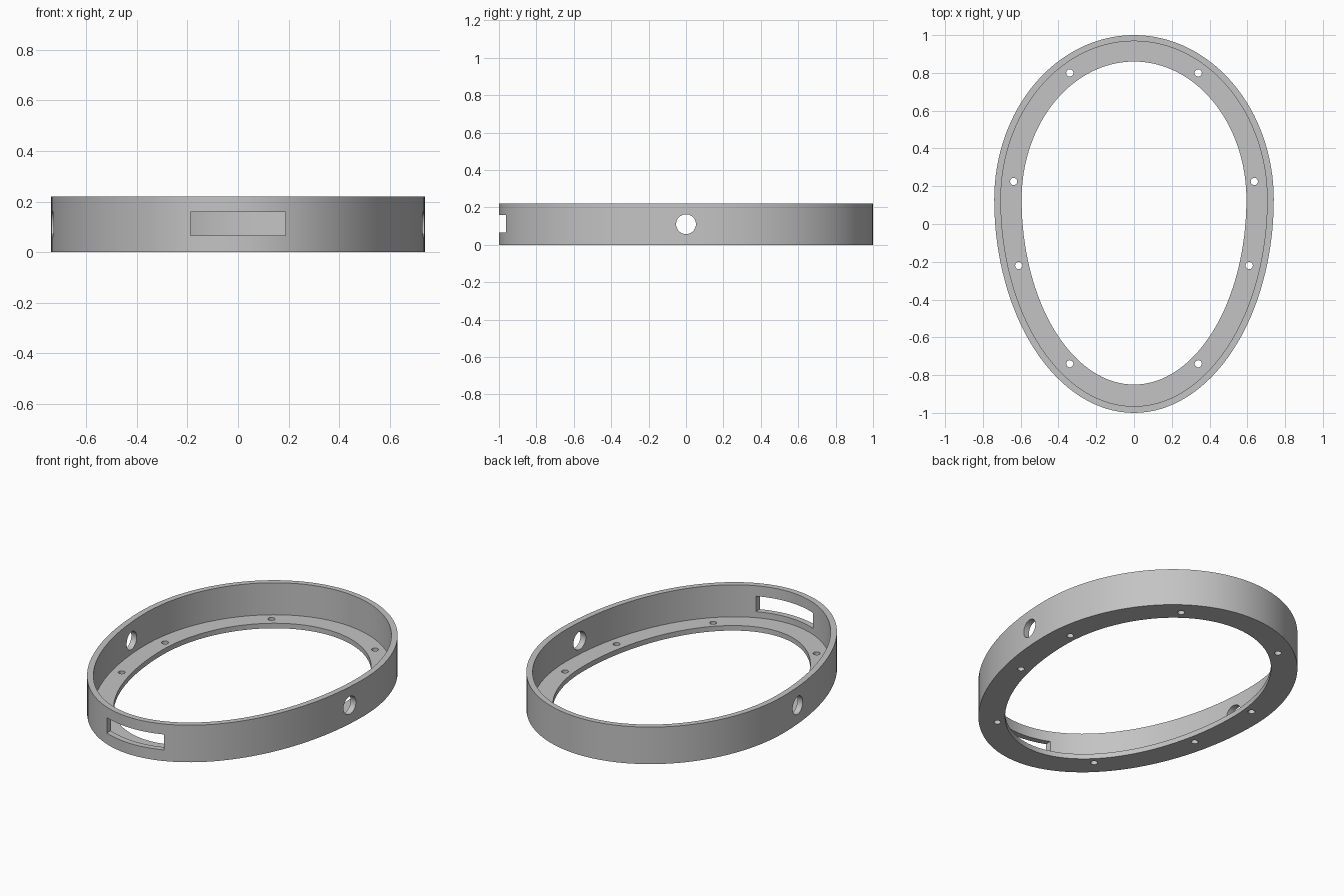
import bpy, bmesh, math

cube = bpy.data.objects.get("Cube")
if cube:
    bpy.data.objects.remove(cube, do_unlink=True)

SEGMENTS = 128
WIDEST_Y = 0.13
HEIGHT, LIP = 0.22, 0.03

grey = bpy.data.materials.new("plain grey")
grey.use_nodes = True
colour = (0.55, 0.55, 0.55, 1)
grey.diffuse_color = colour
grey.node_tree.nodes["Principled BSDF"].inputs["Base Color"].default_value = colour


def egg(half_width, back, front):
    """Egg outline: two half ellipses joined at the widest line."""
    points = []
    for i in range(SEGMENTS):
        a = 2 * math.pi * i / SEGMENTS
        reach = back - WIDEST_Y if math.sin(a) > 0 else front + WIDEST_Y
        points.append((half_width * math.cos(a), WIDEST_Y + reach * math.sin(a)))
    return points


# Ring: an L-shaped section swept around the egg outlines
outer = egg(0.74, 1.0, 1.0)
wall = egg(0.705, 0.968, 0.965)
opening = egg(0.595, 0.86, 0.85)
section = [(outer, 0), (outer, HEIGHT), (wall, HEIGHT),
           (wall, LIP), (opening, LIP), (opening, 0)]
bm = bmesh.new()
loops = [[bm.verts.new((x, y, z)) for x, y in outline] for outline, z in section]
for k, low in enumerate(loops):
    high = loops[(k + 1) % len(loops)]
    for i in range(SEGMENTS):
        j = (i + 1) % SEGMENTS
        bm.faces.new((low[i], low[j], high[j], high[i]))
bmesh.ops.recalc_face_normals(bm, faces=bm.faces)
mesh = bpy.data.meshes.new("egg_ring")
bm.to_mesh(mesh)
bm.free()
ring = bpy.data.objects.new("egg_ring", mesh)
bpy.context.collection.objects.link(ring)
mesh.materials.append(grey)

cutters = []


def add_cutter(name):
    cutter = bpy.context.object
    cutter.name = name
    cutter.hide_render = True
    cutter.data.materials.append(grey)
    cutters.append(cutter)
    return cutter


# Screw holes through the lip, and one cable hole in each side wall
for side in (-1, 1):
    for x, y in ((0.34, 0.80), (0.637, 0.225), (0.61, -0.22), (0.34, -0.74)):
        bpy.ops.mesh.primitive_cylinder_add(
            vertices=24, radius=0.019, depth=0.1, location=(side * x, y, LIP / 2))
        add_cutter("screw_hole_cutter")
    bpy.ops.mesh.primitive_cylinder_add(
        vertices=32, radius=0.053, depth=0.2, location=(side * 0.72, 0, HEIGHT / 2),
        rotation=(0, math.pi / 2, 0))
    add_cutter("side_hole_cutter")

# Rectangular slot in the front wall
bpy.ops.mesh.primitive_cube_add(size=1, location=(0, -0.96, 0.112))
slot = add_cutter("front_slot_cutter")
slot.scale = (0.376, 0.24, 0.092)

for cutter in cutters:
    cut = ring.modifiers.new("cut", "BOOLEAN")
    cut.operation = "DIFFERENCE"
    cut.solver = "EXACT"
    cut.object = cutter

# Apply the cuts and remove the cutters
bpy.ops.object.select_all(action="DESELECT")
bpy.context.view_layer.objects.active = ring
ring.select_set(True)
bpy.ops.object.convert(target="MESH")
for cutter in cutters:
    bpy.data.objects.remove(cutter, do_unlink=True)
bpy.ops.object.shade_smooth_by_angle(angle=math.radians(30))
